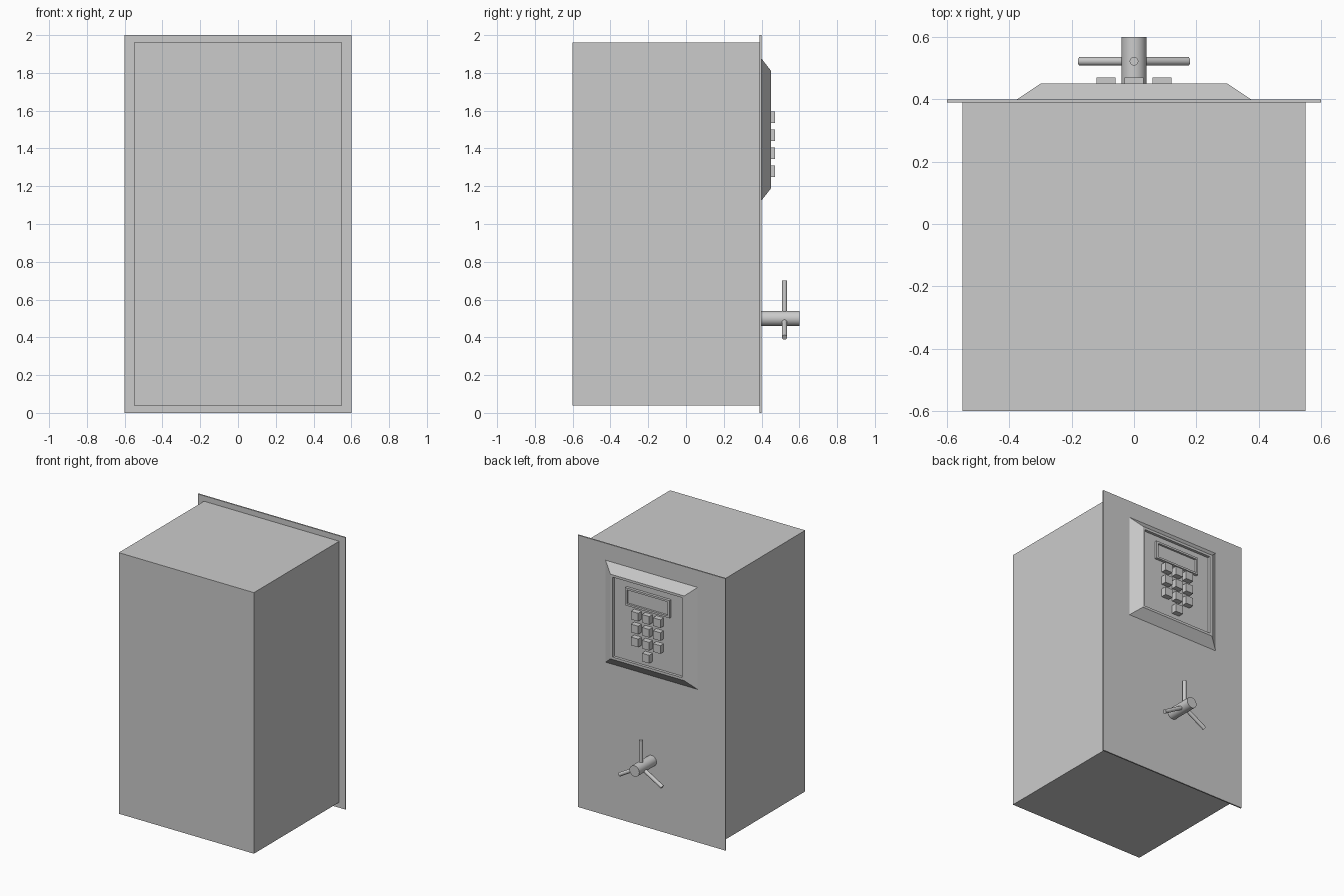
import bpy, bmesh, math
from mathutils import Vector, Matrix

if "Cube" in bpy.data.objects:
    bpy.data.objects.remove(bpy.data.objects["Cube"])


def finish(name, bm):
    bmesh.ops.recalc_face_normals(bm, faces=bm.faces)
    mesh = bpy.data.meshes.new(name)
    bm.to_mesh(mesh)
    bm.free()
    obj = bpy.data.objects.new(name, mesh)
    bpy.context.collection.objects.link(obj)
    return obj


def box_bm(lo, hi):
    bm = bmesh.new()
    lo, hi = Vector(lo), Vector(hi)
    size = Matrix.Diagonal((*(hi - lo), 1))
    bmesh.ops.create_cube(bm, size=1, matrix=Matrix.Translation((lo + hi) / 2) @ size)
    return bm


def box(name, lo, hi):
    return finish(name, box_bm(lo, hi))


def sink_face(bm, border, depth):
    """Inset the +y face and push it inwards, leaving a rim."""
    bm.normal_update()
    face = max(bm.faces, key=lambda f: f.normal.y)
    bmesh.ops.inset_region(bm, faces=[face], thickness=border)
    new = bmesh.ops.extrude_face_region(bm, geom=[face])["geom"]
    bmesh.ops.translate(bm, vec=(0, -depth, 0),
                        verts=[v for v in new if isinstance(v, bmesh.types.BMVert)])
    bmesh.ops.delete(bm, geom=[face], context='FACES')


def rod(name, start, end, radius, sides):
    start, end = Vector(start), Vector(end)
    axis = end - start
    bpy.ops.mesh.primitive_cylinder_add(vertices=sides, radius=radius, depth=axis.length,
                                        location=(start + end) / 2,
                                        rotation=axis.to_track_quat('Z', 'Y').to_euler())
    bpy.context.object.name = name
    bpy.ops.object.shade_smooth_by_angle()


# Safe body and the overhanging door plate
box("safe_body", (-0.55, -0.6, 0.04), (0.55, 0.39, 1.96))
box("door_plate", (-0.6, 0.39, 0), (0.6, 0.4, 2))

# Keypad housing: bevelled block with a sunken panel
bm = box_bm((-0.375, 0.4, 1.125), (0.375, 0.45, 1.875))
for v in bm.verts:
    if v.co.y > 0.42:
        v.co.x *= 0.8
        v.co.z = 1.5 + (v.co.z - 1.5) * 0.83
sink_face(bm, 0.025, 0.02)
finish("keypad_housing", bm)

# Display with a raised rim
bm = box_bm((-0.18, 0.43, 1.615), (0.18, 0.45, 1.745))
sink_face(bm, 0.02, 0.015)
finish("display", bm)

# Keys: three rows of three and a single one below
for row in range(4):
    for col in ((-1, 0, 1) if row < 3 else (0,)):
        x, z = col * 0.09, 1.565 - row * 0.095
        box("key", (x - 0.03, 0.43, z - 0.03), (x + 0.03, 0.47, z + 0.03))

# Handle: hub with three spokes
rod("handle_hub", (0, 0.4, 0.5), (0, 0.6, 0.5), 0.04, 32)
for i in range(3):
    a = math.radians(90 + 120 * i)
    rod("handle_spoke", (0, 0.522, 0.5),
        (0.2 * math.cos(a), 0.522, 0.5 + 0.2 * math.sin(a)), 0.014, 24)
